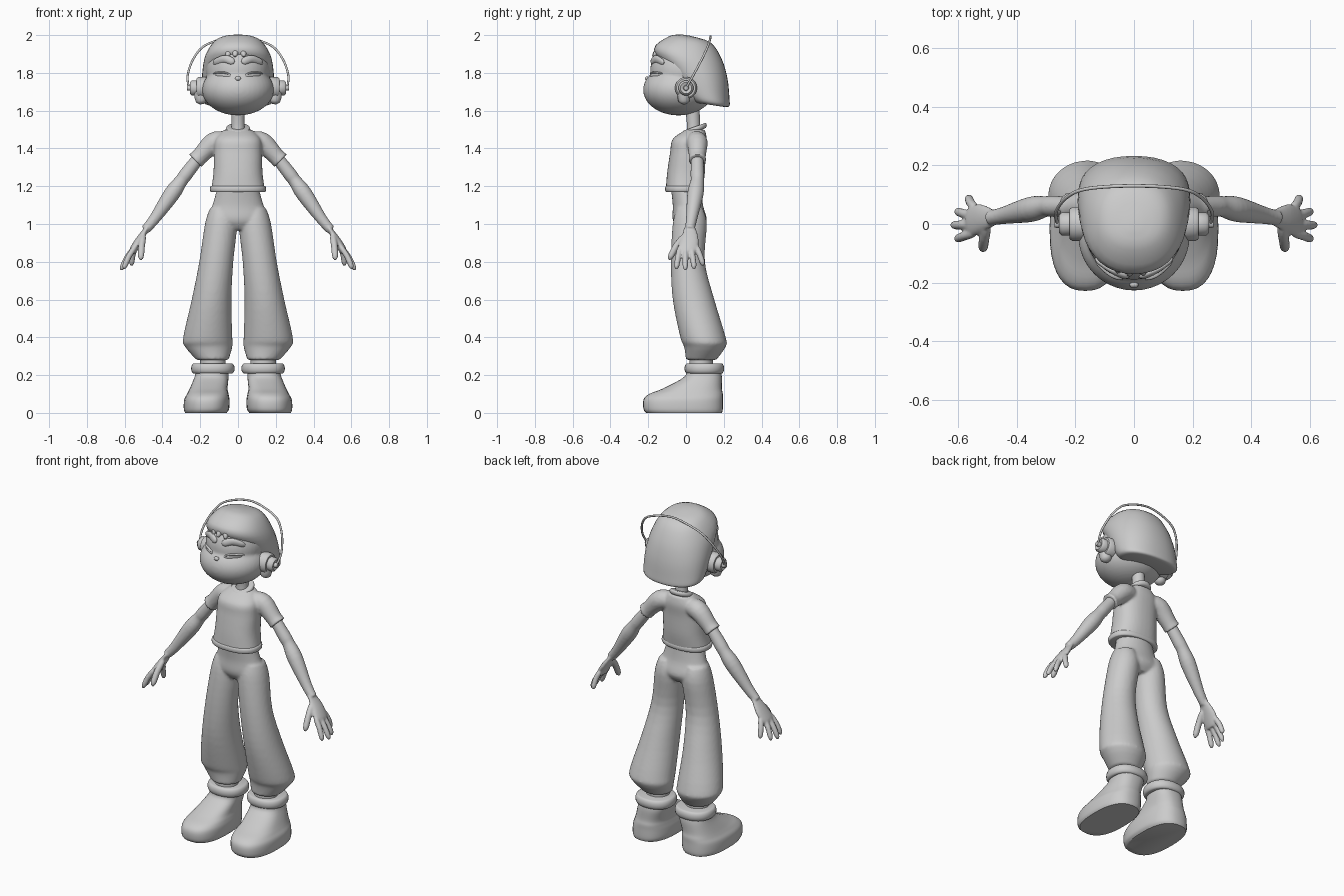
import bpy, bmesh, math
from mathutils import Matrix, Vector
from mathutils.bvhtree import BVHTree

if "Cube" in bpy.data.objects:
    bpy.data.objects.remove(bpy.data.objects["Cube"])

GREY = (0.6, 0.6, 0.6, 1)
clay = bpy.data.materials.new("plain grey")
clay.use_nodes = True
clay.diffuse_color = GREY
clay.node_tree.nodes["Principled BSDF"].inputs["Base Color"].default_value = GREY
SINGLE = (1,)
PAIR = (1, -1)


def smooth_rows(rows, steps):
    """Catmull-Rom interpolation of rows of numbers."""
    rows = [Vector(row) for row in rows]
    last = len(rows) - 1
    result = []
    for i in range(last):
        before, start, end, after = rows[max(i - 1, 0)], rows[i], rows[i + 1], rows[min(i + 2, last)]
        for k in range(steps):
            t = k / steps
            entry, leave = (end - before) / 2, (after - start) / 2
            bend = 3 * (end - start) - 2 * entry - leave
            twist = 2 * (start - end) + entry + leave
            result.append(start + entry * t + bend * t ** 2 + twist * t ** 3)
    return result + [rows[last]]


def skin(bm, rings, sides):
    """Bridge rings of points and cap both ends."""
    for side in sides:
        loops = [[bm.verts.new((p[0] * side, p[1], p[2])) for p in ring] for ring in rings]
        count = len(loops[0])
        for low, high in zip(loops, loops[1:]):
            for i in range(count):
                j = (i + 1) % count
                bm.faces.new((low[i], low[j], high[j], high[i]))
        bm.faces.new(loops[0])
        bm.faces.new(loops[-1])


def rounded(value, power):
    return math.copysign(abs(value) ** power, value)


def stack(bm, rows, x=0, sides=SINGLE, power=1, tilt=0, steps=4, count=36):
    """Level ovals: z, half width, half depth, centre y and optionally centre x."""
    rows = [row if len(row) == 5 else (*row, x) for row in rows]
    rings = []
    for z, wide, deep, mid_y, mid_x in smooth_rows(rows, steps):
        ring = []
        for i in range(count):
            angle = math.tau * i / count
            y = mid_y + deep * rounded(math.sin(angle), power)
            ring.append((mid_x + wide * rounded(math.cos(angle), power), y, z + tilt * y))
        rings.append(ring)
    skin(bm, rings, sides)


def rim(bm, z, height, wide, deep, y, thick, **options):
    """Rounded band around an oval."""
    rows = []
    for i in range(9):
        angle = math.pi * (i / 8 - 0.5)
        bulge = thick * math.cos(angle)
        rows.append((z + height * math.sin(angle), wide + bulge, deep + bulge, y))
    stack(bm, rows, steps=1, **options)


def tube(bm, rows, sides=PAIR, squash=1, steps=4, count=20):
    """Ovals across a path: x, y, z, radius; squash scales the depth."""
    path = smooth_rows(rows, steps)
    rings = []
    for i, point in enumerate(path):
        ahead, behind = path[min(i + 1, len(path) - 1)], path[max(i - 1, 0)]
        along = (ahead - behind).to_3d().normalized()
        depth = Vector((0, 1, 0))
        depth = (depth - along * depth.dot(along)).normalized()
        across = along.cross(depth)
        ring = []
        for k in range(count):
            angle = math.tau * k / count
            offset = depth * squash * math.cos(angle) + across * math.sin(angle)
            ring.append(point.to_3d() + offset * point[3])
        rings.append(ring)
    skin(bm, rings, sides)


def capsule(bm, points, radius, sides=PAIR, squash=1):
    """Rounded rod through a few points."""
    path = smooth_rows(points, 4)
    rows = []
    for i, point in enumerate(path):
        end = abs(2 * i / (len(path) - 1) - 1)
        rows.append((*point, radius * math.sqrt(max(0.1, 1 - end ** 4))))
    tube(bm, rows, sides, squash, steps=2, count=14)


def ball(bm, centre, radii):
    shape = Matrix.LocRotScale(Vector(centre), None, Vector(radii))
    bmesh.ops.create_uvsphere(bm, u_segments=40, v_segments=24, radius=1, matrix=shape)


def finish(name, bm, voxel=0, relax=3):
    """Turn the mesh into a shaded object, optionally fusing overlapping pieces."""
    bmesh.ops.recalc_face_normals(bm, faces=bm.faces)
    mesh = bpy.data.meshes.new(name)
    bm.to_mesh(mesh)
    bm.free()
    obj = bpy.data.objects.new(name, mesh)
    bpy.context.collection.objects.link(obj)
    mesh.materials.append(clay)
    mesh.shade_smooth()
    mesh.set_sharp_from_angle(angle=math.radians(45))
    if voxel:
        fuse = obj.modifiers.new("fuse", "REMESH")
        fuse.mode = "VOXEL"
        fuse.voxel_size = voxel
        fuse.use_smooth_shade = True
        soften = obj.modifiers.new("soften", "SMOOTH")
        soften.iterations = relax


# Head: full cheeks and a cranium
bm = bmesh.new()
ball(bm, (0, -.04, 1.71), (.19, .187, .135))
ball(bm, (0, -.01, 1.81), (.17, .18, .165))
face = BVHTree.FromBMesh(bm)
finish("head", bm, voxel=.008, relax=6)


def feature(name, strokes, radius, sides=PAIR, squash=1, lift=0):
    """Rods laid on the face; strokes list x and z."""
    bm = bmesh.new()
    for stroke in strokes:
        points = []
        for x, z in stroke:
            hit = face.ray_cast(Vector((x, -1, z)), Vector((0, 1, 0)))[0]
            points.append((x, hit.y - lift, z))
        capsule(bm, points, radius, sides, squash)
    finish(name, bm)


feature("eyebrows", [[(.02, 1.855), (.07, 1.873), (.13, 1.85)]], .021, squash=.6)
feature("eyes", [[(.04, 1.785), (.08, 1.789), (.12, 1.79)]], .014, squash=.5)
feature("eyelids", [[(.04, 1.79), (.08, 1.802), (.13, 1.797)]], .006, squash=1.8)
feature("nose", [[(-.015, 1.77), (.015, 1.77)]], .011, SINGLE)
locks = [[(top, 1.95), (tip, 1.887)] for top, tip in ((-.035, -.057), (-.01, -.016), (.015, .033))]
feature("fringe", locks, .016, SINGLE, lift=.008)

# Bobbed hair
bm = bmesh.new()
stack(bm, [(2, .02, .02, 0), (1.98, .11, .11, .02), (1.9, .17, .18, .01), (1.8, .19, .16, .06),
           (1.7, .19, .13, .1), (1.66, .18, .11, .12), (1.65, .15, .09, .12)], power=.9, tilt=-.15)
finish("hair", bm)

# Ears
bm = bmesh.new()
capsule(bm, [(.19, 0, 1.76), (.2, -.01, 1.7), (.19, -.01, 1.635)], .034)
finish("ears", bm)

# Headphones
bm = bmesh.new()
cup = ((.17, .058), (.21, .058), (.22, .05), (.22, .04), (.245, .04), (.255, .03), (.25, .015), (.27, .012))
tube(bm, [(x, 0, 1.72, radius) for x, radius in cup], steps=1, count=32)
finish("earphone_cups", bm)
bm = bmesh.new()
half = [(.26, 0, 1.72), (.266, .04, 1.79), (.23, .09, 1.885), (.16, .12, 1.953)]
arc = half + [(0, .13, 1.993)] + [(-x, y, z) for x, y, z in reversed(half)]
tube(bm, [(*point, .006) for point in arc], SINGLE, steps=6, count=10)
finish("headband", bm)

# Neck
bm = bmesh.new()
stack(bm, [(1.46, .04, .04, .04), (1.53, .035, .035, .04), (1.65, .035, .04, .03)])
finish("neck", bm)

# T-shirt with sleeves, collar and hem
bm = bmesh.new()
stack(bm, [(1.5, .07, .05, .05), (1.45, .12, .09, .02), (1.38, .127, .094, .01), (1.27, .13, .1, 0),
           (1.18, .143, .097, -.01)], power=.85)
tube(bm, [(.07, .05, 1.44, .05), (.13, .06, 1.43, .055), (.2, .06, 1.36, .045), (.226, .06, 1.335, .048)])
finish("shirt", bm, voxel=.008)
bm = bmesh.new()
rim(bm, 1.485, .014, .055, .055, .045, .01, tilt=.35)
finish("collar", bm)
bm = bmesh.new()
rim(bm, 1.185, .016, .142, .094, -.01, .007, power=.85)
finish("hem", bm)

# Arms with hands
bm = bmesh.new()
tube(bm, [(.17, .06, 1.4, .03), (.27, .06, 1.27, .036), (.3, .06, 1.23, .035), (.35, .05, 1.16, .043),
          (.44, .03, 1.03, .03), (.49, .02, .97, .025)])
tube(bm, [(.48, .02, .98, .012), (.52, .02, .92, .019), (.55, .01, .87, .021), (.56, .01, .85, .018)],
     squash=2.5)
for i in range(4):
    root = Vector((.54, .054 - .028 * i, .885))
    reach = (i - 2) ** 2
    tip = Vector((.62 - .014 * reach, .092 - .048 * i, .755 + .006 * reach))
    knuckle = (root + tip) / 2 + Vector((.005, 0, .005))
    capsule(bm, [root, knuckle, tip], .0155)
capsule(bm, [(.5, 0, .945), (.51, -.05, .885), (.515, -.09, .81)], .018)
finish("arms", bm, voxel=.006, relax=2)

# Baggy trousers
bm = bmesh.new()
stack(bm, [(1.19, .11, .08, 0), (1.1, .135, .08, .01), (1.02, .165, .09, .02), (.97, .1, .06, .02)])
stack(bm, [(1.08, .06, .07, .02, .09), (1, .085, .09, .02, .09), (.8, .09, .09, .01, .115),
           (.6, .105, .11, .04, .14), (.4, .13, .12, .09, .16), (.35, .125, .11, .1, .155),
           (.28, .085, .08, .08, .135)], sides=PAIR)
finish("trousers", bm, voxel=.009)

# Ankles
bm = bmesh.new()
stack(bm, [(z, .067, .062, .08) for z in (.2, .31)], x=.133, sides=PAIR)
finish("ankles", bm)

# Boots with rolled cuffs
bm = bmesh.new()
stack(bm, [(0, .11, .2, -.01, .17), (.02, .12, .21, -.015, .167), (.07, .12, .21, -.015, .165),
           (.1, .11, .195, 0, .16), (.13, .1, .155, .035, .155), (.19, .09, .1, .09, .14),
           (.23, .087, .093, .09, .135)], sides=PAIR, power=.8)
finish("boots", bm)
bm = bmesh.new()
rim(bm, .235, .027, .1, .09, .097, .015, x=.133, sides=PAIR, power=.9)
finish("boot_cuffs", bm)
